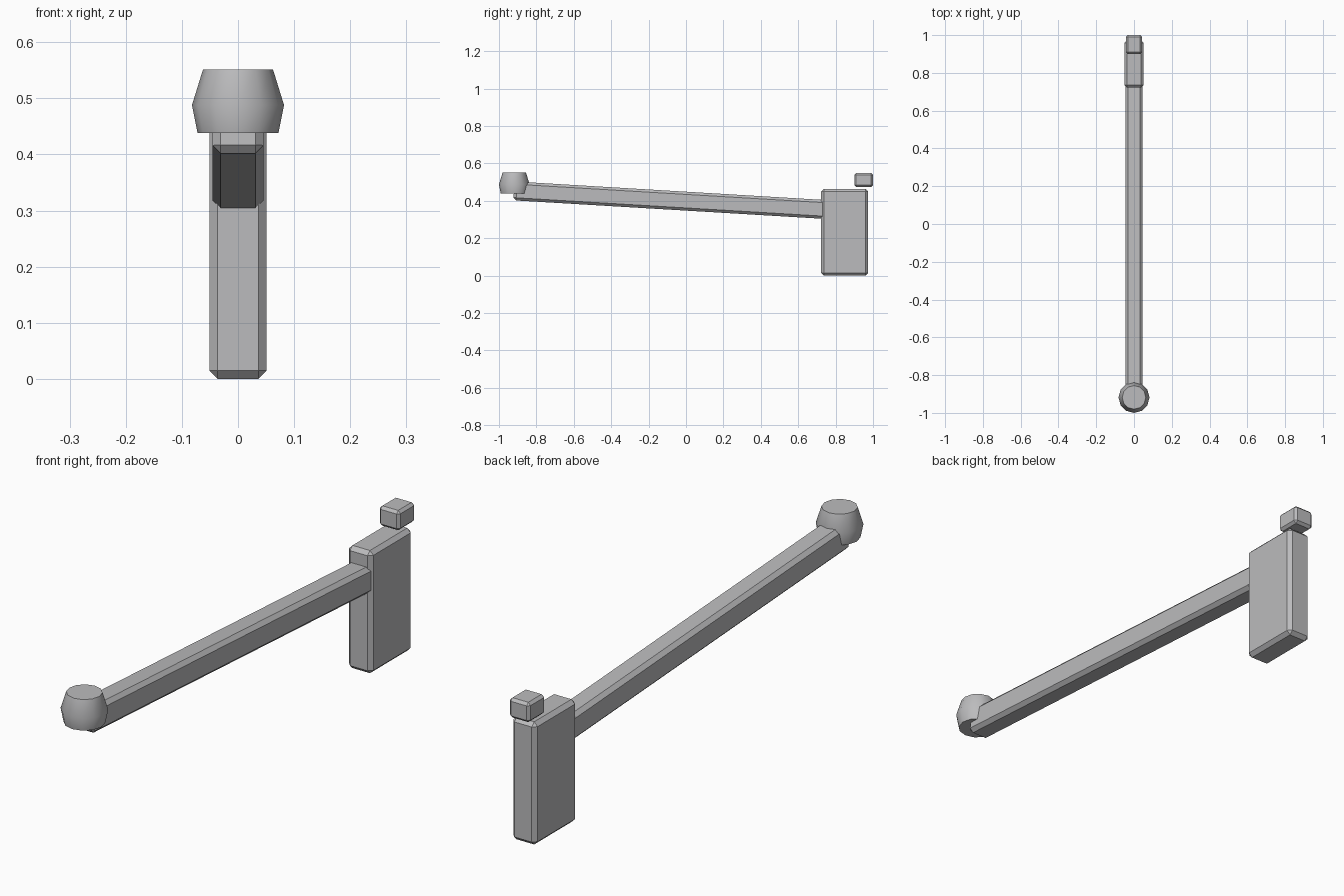
import bpy, bmesh, math
from mathutils import Matrix, Vector

old = bpy.data.objects.get("Cube")
if old:
    bpy.data.objects.remove(old, do_unlink=True)

# One plain grey for every part
GREY = (0.5, 0.5, 0.51, 1.0)
grey = bpy.data.materials.new("plain_grey")
grey.use_nodes = True
grey.diffuse_color = GREY
grey.node_tree.nodes["Principled BSDF"].inputs["Base Color"].default_value = GREY


def finish(name, bm):
    bmesh.ops.recalc_face_normals(bm, faces=bm.faces)
    mesh = bpy.data.meshes.new(name)
    bm.to_mesh(mesh)
    bm.free()
    mesh.materials.append(grey)
    obj = bpy.data.objects.new(name, mesh)
    bpy.context.collection.objects.link(obj)
    return obj


def chamfered_box(name, centre, size, chamfer, tilt=0.0):
    """Box with flat chamfers on all edges, tilted about x."""
    bm = bmesh.new()
    bmesh.ops.create_cube(bm, size=1, matrix=Matrix.Diagonal((*size, 1)))
    bmesh.ops.bevel(bm, geom=bm.edges[:], offset=chamfer, offset_type='OFFSET',
                    segments=1, profile=0.5, affect='EDGES')
    bm.transform(Matrix.Translation(centre) @ Matrix.Rotation(tilt, 4, 'X'))
    return finish(name, bm)


def turned(name, centre, profile, sides):
    """Closed solid of revolution from (radius, z) rings."""
    bm = bmesh.new()
    rings = []
    for r, z in profile:
        angles = [2 * math.pi * i / sides for i in range(sides)]
        rings.append([bm.verts.new((r * math.cos(a), r * math.sin(a), z)) for a in angles])
    for low, high in zip(rings, rings[1:]):
        for i in range(sides):
            j = (i + 1) % sides
            bm.faces.new((low[i], low[j], high[j], high[i]))
    bm.faces.new(rings[0])
    bm.faces.new(rings[-1])
    bm.transform(Matrix.Translation(centre))
    return finish(name, bm)


# Upright rear block and the small cube above it
chamfered_box("rear_block", (0, 0.848, 0.232), (0.102, 0.252, 0.464), 0.0145)
chamfered_box("rear_cube", (0, 0.95, 0.511), (0.086, 0.1, 0.075), 0.01)

# Long arm, running from inside the block up to the knob
front_end, back_end = Vector((0, -0.92, 0.453)), Vector((0, 0.84, 0.348))
along = back_end - front_end
chamfered_box("long_arm", (front_end + back_end) / 2, (0.091, along.length, 0.101),
              0.0145, math.atan2(along.z, along.y))

# Barrel-shaped knob on the front end
knob = turned("front_knob", (0, -0.918, 0),
              [(0.072, 0.438), (0.082, 0.488), (0.0625, 0.551)], 12)
bpy.ops.object.select_all(action='DESELECT')
knob.select_set(True)
bpy.context.view_layer.objects.active = knob
bpy.ops.object.shade_smooth_by_angle(angle=math.radians(40))
